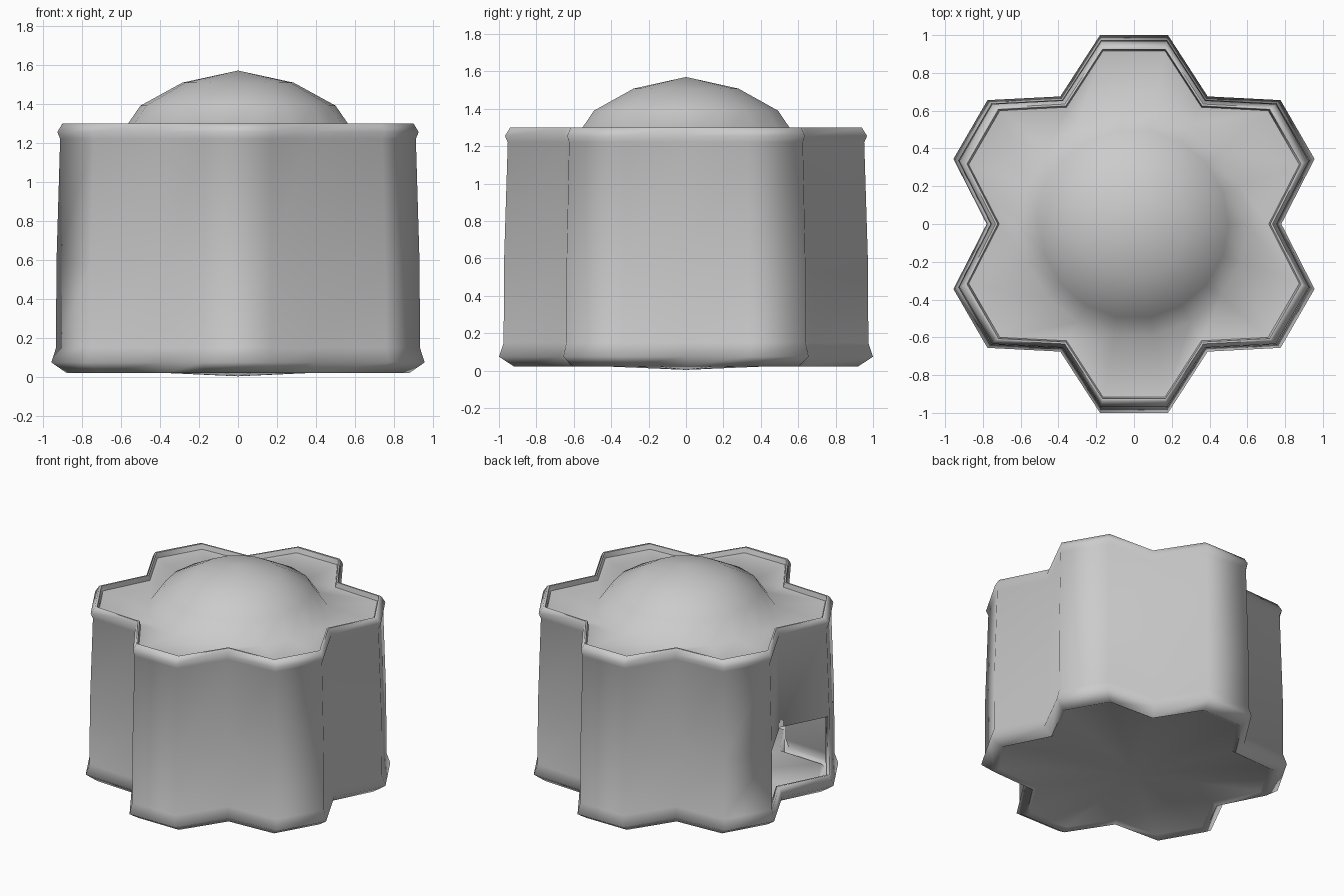
import bpy, bmesh, math

if "Cube" in bpy.data.objects:
    bpy.data.objects.remove(bpy.data.objects["Cube"])

# six-lobed outline: each lobe has two tips, with a notch between lobes
OUTLINE = []
for k in range(6):
    base = 60 * k
    OUTLINE += [(base, 0.78), (base + 19.8, 1.016), (base + 40.2, 1.016)]


def star_ring(bm, scale, z):
    return [bm.verts.new((r * scale * math.cos(math.radians(a)),
                          r * scale * math.sin(math.radians(a)), z)) for a, r in OUTLINE]


def round_ring(bm, radius, z):
    return [bm.verts.new((radius * math.cos(math.radians(a)),
                          radius * math.sin(math.radians(a)), z)) for a, _ in OUTLINE]


bm = bmesh.new()
N = len(OUTLINE)

# underside, flared foot, tapering wall and top rim: (scale, z)
profile = [(0.88, 0.042), (0.92, 0.022), (1.0, 0.075), (0.975, 0.15), (0.973, 0.58),
           (0.953, 1.22), (0.968, 1.255), (0.94, 1.30), (0.925, 1.30), (0.915, 1.265)]
rings = [star_ring(bm, s, z) for s, z in profile]
# domed lid: (radius, z)
rings += [round_ring(bm, r, z) for r, z in [(0.60, 1.245), (0.50, 1.39), (0.285, 1.508)]]

doorway = []
for j, (lo, hi) in enumerate(zip(rings, rings[1:])):
    for i in range(N):
        n = (i + 1) % N
        f = bm.faces.new((lo[i], lo[n], hi[n], hi[i]))
        # low doorway in the notch on the -x side
        if j == 3 and i in (8, 9):
            doorway.append(f)

# close bottom and top with fans
for ring, z in ((rings[0], 0.004), (rings[-1], 1.57)):
    c = bm.verts.new((0, 0, z))
    for i in range(N):
        bm.faces.new((ring[i], ring[(i + 1) % N], c))

bmesh.ops.recalc_face_normals(bm, faces=bm.faces[:])
bmesh.ops.delete(bm, geom=doorway, context='FACES_ONLY')

mesh = bpy.data.meshes.new("lobed_house")
bm.to_mesh(mesh)
bm.free()
house = bpy.data.objects.new("lobed_house", mesh)
bpy.context.collection.objects.link(house)

# wall thickness, inward
shell = house.modifiers.new("thickness", 'SOLIDIFY')
shell.thickness = 0.03
shell.offset = -1

bpy.context.view_layer.objects.active = house
house.select_set(True)
bpy.ops.object.shade_smooth_by_angle(angle=math.radians(62))
